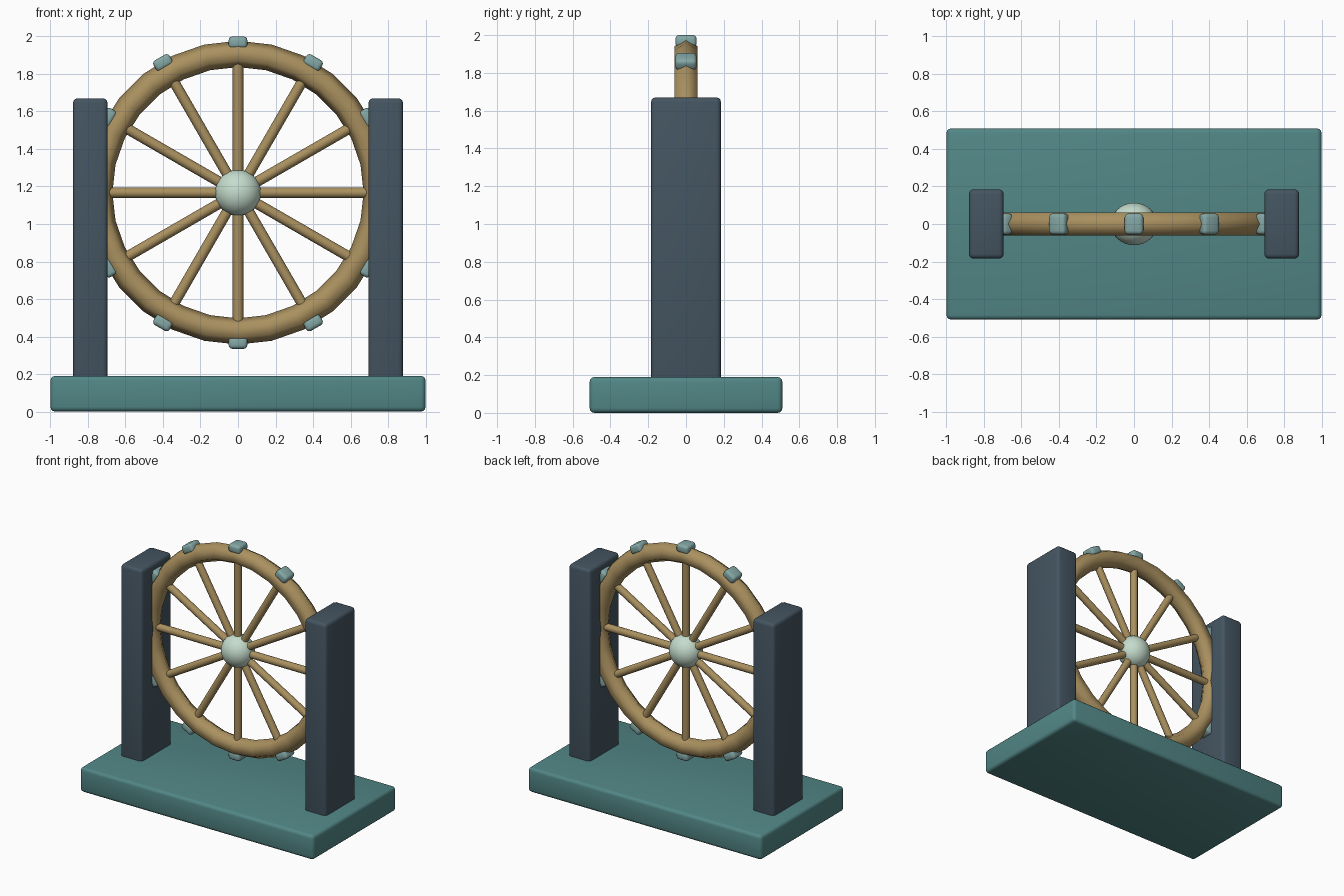
import bpy
import math
from mathutils import Vector

cube = bpy.data.objects.get("Cube")
if cube:
    bpy.data.objects.remove(cube, do_unlink=True)


def material(name, rgb):
    m = bpy.data.materials.new(name)
    m.use_nodes = True
    colour = (*rgb, 1)
    m.diffuse_color = colour
    m.node_tree.nodes["Principled BSDF"].inputs["Base Color"].default_value = colour
    return m


TEAL = material("teal", (0.085, 0.24, 0.24))
SLATE = material("slate", (0.058, 0.09, 0.12))
WOOD = material("tan wood", (0.40, 0.28, 0.115))
PALE = material("pale green", (0.56, 0.72, 0.61))
GREY_TEAL = material("grey teal", (0.23, 0.39, 0.38))

WHEEL_Z = 1.167
RIM_R = 0.74
COUNT = 12


def finish(name, mat, angle=60):
    ob = bpy.context.object
    ob.name = name
    ob.data.materials.append(mat)
    bpy.ops.object.shade_smooth_by_angle(angle=math.radians(angle))
    return ob


def rounded_box(name, size, loc, mat, bevel, turn=0):
    bpy.ops.mesh.primitive_cube_add(size=1, location=loc)
    ob = bpy.context.object
    ob.scale = size
    bpy.ops.object.transform_apply(location=False, rotation=False, scale=True)
    ob.rotation_euler.y = turn
    mod = ob.modifiers.new("Bevel", "BEVEL")
    mod.width = bevel
    mod.segments = 3
    bpy.ops.object.modifier_apply(modifier=mod.name)
    return finish(name, mat)


# Stand
rounded_box("base", (2.0, 1.02, 0.19), (0, 0, 0.095), TEAL, 0.025)
for side, sx in (("left", 1), ("right", -1)):
    rounded_box(side + "_post", (0.185, 0.37, 1.66), (sx * 0.788, 0, 0.84), SLATE, 0.025)

# Wheel rim, six-sided in section
bpy.ops.mesh.primitive_torus_add(
    major_segments=28, minor_segments=6, major_radius=RIM_R, minor_radius=0.07,
    location=(0, 0, WHEEL_Z), rotation=(math.pi / 2, 0, 0))
finish("wheel_rim", WOOD, 70)

# Hub
bpy.ops.mesh.primitive_uv_sphere_add(
    segments=32, ring_count=16, radius=0.123,
    location=(0, 0, WHEEL_Z), rotation=(math.pi / 2, 0, 0))
bpy.context.object.scale.z = 0.92
finish("hub", PALE)

# Spokes and rim blocks
centre = Vector((0, 0, WHEEL_Z))
for i in range(COUNT):
    a = i * math.tau / COUNT
    out = Vector((math.sin(a), 0, math.cos(a)))
    bpy.ops.mesh.primitive_cylinder_add(
        vertices=12, radius=0.028, depth=0.71,
        location=centre + out * 0.355, rotation=(0, a, 0))
    finish(f"spoke_{i + 1}", WOOD)
    rounded_box(f"rim_block_{i + 1}", (0.1, 0.112, 0.064), centre + out * 0.801,
                GREY_TEAL, 0.02, a)
